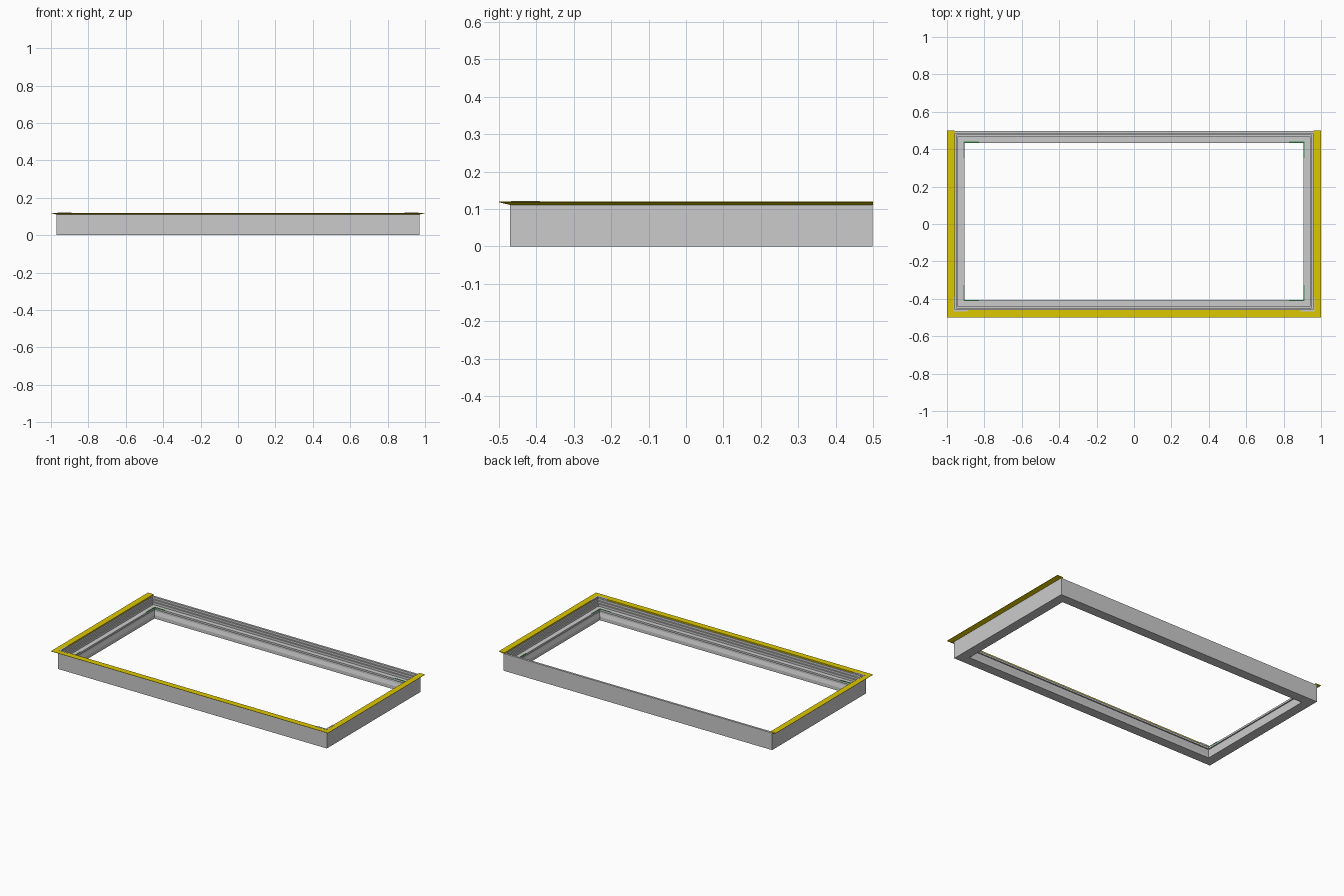
import bpy, bmesh

if "Cube" in bpy.data.objects:
    bpy.data.objects.remove(bpy.data.objects["Cube"])

# outer wall rectangle of the frame
X0, X1, Y0, Y1 = -0.97, 0.97, -0.47, 0.498


def material(name, color):
    m = bpy.data.materials.new(name)
    m.diffuse_color = color
    m.use_nodes = True
    m.node_tree.nodes["Principled BSDF"].inputs["Base Color"].default_value = m.diffuse_color
    return m


yellow = material("yellow", (0.72, 0.58, 0.0, 1))
green = material("green", (0.05, 0.3, 0.08, 1))


def finish(bm, name, mat=None):
    bmesh.ops.recalc_face_normals(bm, faces=bm.faces)
    me = bpy.data.meshes.new(name)
    bm.to_mesh(me)
    bm.free()
    ob = bpy.data.objects.new(name, me)
    bpy.context.collection.objects.link(ob)
    if mat:
        me.materials.append(mat)
    return ob


def sweep(name, sections, closed, mat=None):
    """Bridge matching closed cross-sections into a mitred bar."""
    bm = bmesh.new()
    rings = [[bm.verts.new(p) for p in s] for s in sections]
    n = len(rings[0])
    pairs = list(zip(rings, rings[1:]))
    if closed:
        pairs.append((rings[-1], rings[0]))
    else:
        bm.faces.new(rings[0])
        bm.faces.new(rings[-1])
    for a, b in pairs:
        for i in range(n):
            j = (i + 1) % n
            bm.faces.new((a[i], a[j], b[j], b[i]))
    return finish(bm, name, mat)


def ring(name, profile, mat=None):
    """Profile of (inset, height) swept around the rectangle."""
    corners = [(X0, Y0, 1, 1), (X1, Y0, -1, 1), (X1, Y1, -1, -1), (X0, Y1, 1, -1)]
    return sweep(name, [[(x + sx * d, y + sy * d, z) for d, z in profile]
                        for x, y, sx, sy in corners], True, mat)


def box(name, x0, x1, y0, y1, z0, z1, mat=None):
    bm = bmesh.new()
    bmesh.ops.create_cube(bm, size=1)
    for v in bm.verts:
        v.co = ((x0 + x1) / 2 + v.co.x * (x1 - x0),
                (y0 + y1) / 2 + v.co.y * (y1 - y0),
                (z0 + z1) / 2 + v.co.z * (z1 - z0))
    return finish(bm, name, mat)


# stepped frame with a sloped inner wall
ring("frame", [(0, 0), (0, 0.112), (0.014, 0.112), (0.014, 0.098), (0.022, 0.098),
               (0.022, 0.085), (0.03, 0.085), (0.03, 0.07), (0.05, 0.07), (0.05, 0.065),
               (0.056, 0.065), (0.056, 0.045), (0.063, 0.022), (0.063, 0)])

# thin sealing lip along the opening
ring("sealing_lip", [(0.05, 0.06), (0.05, 0.072), (0.064, 0.072), (0.064, 0.06)])

# yellow tapered flange on the left, front and right
flange = [(-0.03, 0.12), (-0.03, 0.118), (0, 0.111), (0.01, 0.111), (0.01, 0.12)]
sweep("flange", [[(x + s * d, y if back else y + d, z) for d, z in flange]
                 for x, y, s, back in [(X0, 0.5, 1, True), (X0, Y0, 1, False),
                                       (X1, Y0, -1, False), (X1, 0.5, -1, True)]],
      False, yellow)

# corner plates at the front and green corner seals at the opening
for side, s in (("left", -1), ("right", 1)):
    def corner_bar(name, a, b, y0, y1, z0, z1, mat=None):
        box(name, *sorted((s * a, s * b)), y0, y1, z0, z1, mat)

    corner_bar(f"corner_plate_{side}_front", 0.89, 0.966, -0.468, -0.457, 0.113, 0.121)
    corner_bar(f"corner_plate_{side}_side", 0.957, 0.966, -0.457, -0.39, 0.113, 0.121)
    for end, y, t in (("front", Y0 + 0.064, -1), ("back", Y1 - 0.064, 1)):
        ys = sorted((y, y + t * 0.006))
        corner_bar(f"corner_seal_{side}_{end}", 0.83, 0.912, *ys, 0.066, 0.074, green)
        ys = sorted((y, y - t * 0.08))
        corner_bar(f"corner_seal_side_{side}_{end}", 0.906, 0.912, *ys, 0.066, 0.074, green)
